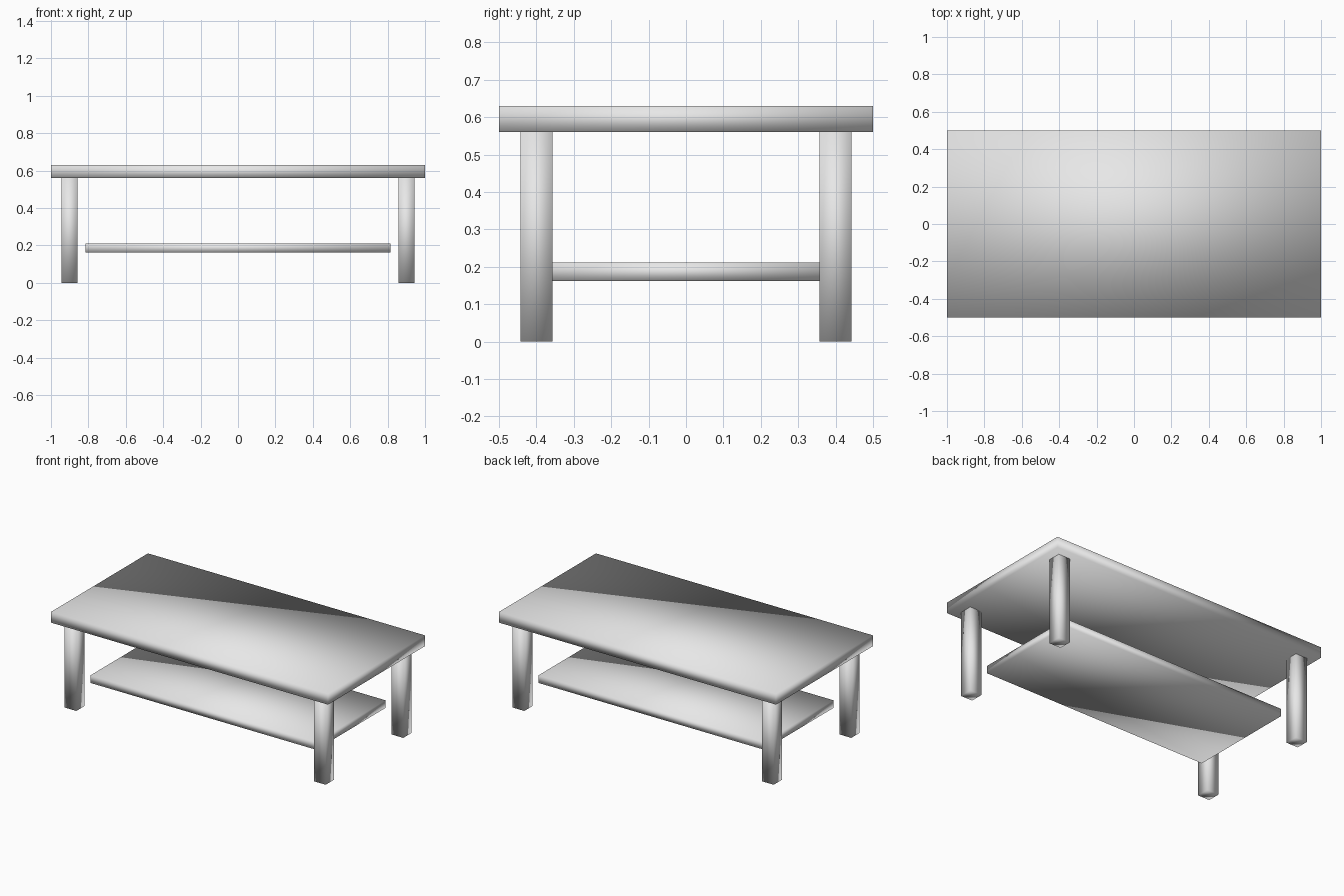
import bpy
import bmesh
from mathutils import Matrix, Vector

cube = bpy.data.objects.get("Cube")
if cube:
    bpy.data.objects.remove(cube, do_unlink=True)

# Single plain grey finish
grey = bpy.data.materials.new("light_grey")
grey.use_nodes = True
colour = (0.8, 0.8, 0.8, 1.0)
grey.diffuse_color = colour
grey.node_tree.nodes["Principled BSDF"].inputs["Base Color"].default_value = colour


def block(name, low, high):
    """Smooth-shaded box spanning two opposite corners."""
    low, high = Vector(low), Vector(high)
    centre = (low + high) / 2
    bm = bmesh.new()
    bmesh.ops.create_cube(bm, size=1, matrix=Matrix.Diagonal((*(high - low), 1)))
    for face in bm.faces:
        face.smooth = True
    mesh = bpy.data.meshes.new(name)
    bm.to_mesh(mesh)
    bm.free()
    mesh.materials.append(grey)
    obj = bpy.data.objects.new(name, mesh)
    obj.location = centre
    bpy.context.collection.objects.link(obj)
    return obj


TOP_BOTTOM = 0.56
LEG = 0.085          # leg thickness
LEG_X, LEG_Y = 0.9, 0.4

# Table top and the lower shelf
block("table_top", (-1, -0.5, TOP_BOTTOM), (1, 0.5, 0.63))
block("lower_shelf", (-0.815, -0.358, 0.162), (0.815, 0.358, 0.211))

# Four square legs
for side, sx in (("left", 1), ("right", -1)):
    for end, sy in (("front", -1), ("back", 1)):
        x, y, h = sx * LEG_X, sy * LEG_Y, LEG / 2
        block(f"{end}_{side}_leg", (x - h, y - h, 0), (x + h, y + h, TOP_BOTTOM))
